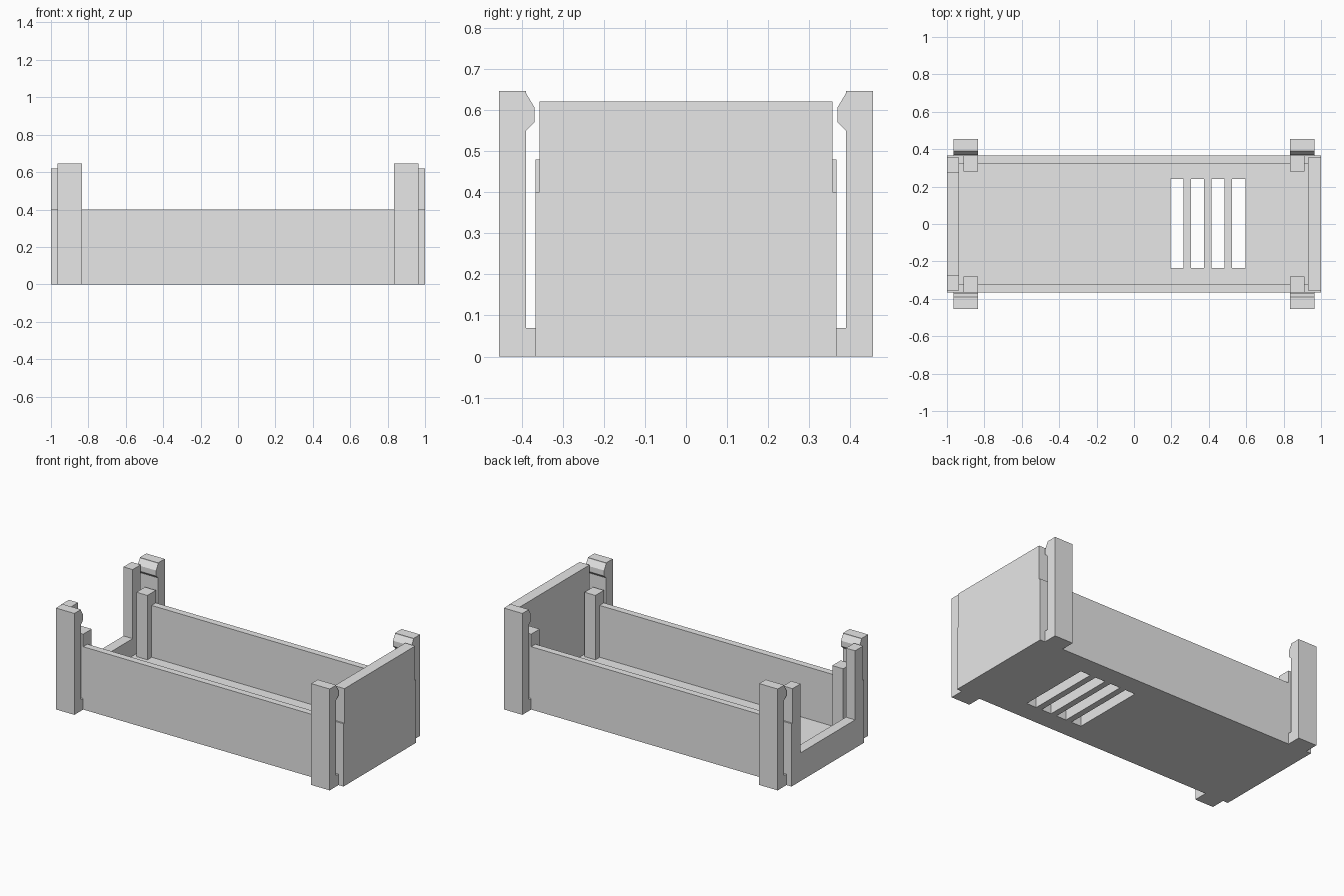
import bpy
import bmesh
from mathutils import Vector

default = bpy.data.objects.get("Cube")
if default:
    bpy.data.objects.remove(default, do_unlink=True)

GREY = (0.8, 0.8, 0.8, 1)
grey = bpy.data.materials.new("light grey")
grey.use_nodes = True
grey.diffuse_color = GREY
grey.node_tree.nodes["Principled BSDF"].inputs["Base Color"].default_value = GREY

END, OPEN_IN, CLOSED_IN = 1.0, -0.935, 0.93
INNER, OUTER, PANEL = 0.323, 0.366, 0.356
FLOOR, SIDE_TOP, END_TOP = 0.07, 0.4, 0.62


def extrude_x(name, profile, x0, x1):
    """Extrude a (y, z) profile along x."""
    bm = bmesh.new()
    face = bm.faces.new([bm.verts.new((x0, y, z)) for y, z in profile])
    out = bmesh.ops.extrude_face_region(bm, geom=[face])
    verts = [v for v in out["geom"] if isinstance(v, bmesh.types.BMVert)]
    bmesh.ops.translate(bm, verts=verts, vec=Vector((x1 - x0, 0, 0)))
    bmesh.ops.recalc_face_normals(bm, faces=bm.faces)
    mesh = bpy.data.meshes.new(name)
    bm.to_mesh(mesh)
    bm.free()
    mesh.materials.append(grey)
    obj = bpy.data.objects.new(name, mesh)
    bpy.context.collection.objects.link(obj)
    return obj


def rect(y0, y1, z0, z1):
    return [(y0, z0), (y1, z0), (y1, z1), (y0, z1)]


def flip(profile, side):
    return [(y * side, z) for y, z in profile]


# Floor with four vent slots
floor = extrude_x("floor", rect(-INNER, INNER, 0, FLOOR), OPEN_IN, CLOSED_IN)
for i in range(4):
    x = 0.195 + 0.11 * i
    cutter = extrude_x("slot_cutter", rect(-0.235, 0.24, -0.1, 0.2), x, x + 0.07)
    cutter.hide_render = True
    cut = floor.modifiers.new("slot", "BOOLEAN")
    cut.operation = "DIFFERENCE"
    cut.solver = "EXACT"
    cut.object = cutter
    bpy.context.view_layer.objects.active = floor
    bpy.ops.object.modifier_apply(modifier=cut.name)
    bpy.data.objects.remove(cutter, do_unlink=True)

# End panels: narrow between the side walls, wider above them
half = [(INNER, 0), (INNER, SIDE_TOP), (PANEL, SIDE_TOP), (PANEL, END_TOP)]
mirrored = flip(half, -1)[::-1]
extrude_x("closed_end_panel", half + mirrored, CLOSED_IN, END)
notch = [(0.275, END_TOP), (0.275, 0.18)]
extrude_x("open_end_panel", half + notch + flip(notch, -1)[::-1] + mirrored,
          -END, OPEN_IN)

# Hooked clip outside each wall, and L-shaped corner post inside it
clip = [(0.455, 0), (0.455, 0.646), (0.389, 0.646), (0.389, 0.64),
        (0.368, 0.605), (0.368, 0.57), (0.389, 0.55), (0.389, FLOOR),
        (OUTER, FLOOR), (OUTER, 0)]
post = [(0.28, FLOOR), (INNER, FLOOR), (INNER, SIDE_TOP),
        (OUTER, SIDE_TOP), (OUTER, 0.48), (0.28, 0.48)]

for side, depth in ((-1, "front"), (1, "back")):
    extrude_x(depth + "_side_wall",
              flip(rect(INNER, OUTER, 0, SIDE_TOP), side), -END, END)
    for sx, hand in ((-1, "right"), (1, "left")):
        place = depth + "_" + hand
        extrude_x(place + "_clip", flip(clip, side), 0.835 * sx, 0.965 * sx)
        extrude_x(place + "_corner_post", flip(post, side), 0.835 * sx, 0.912 * sx)
